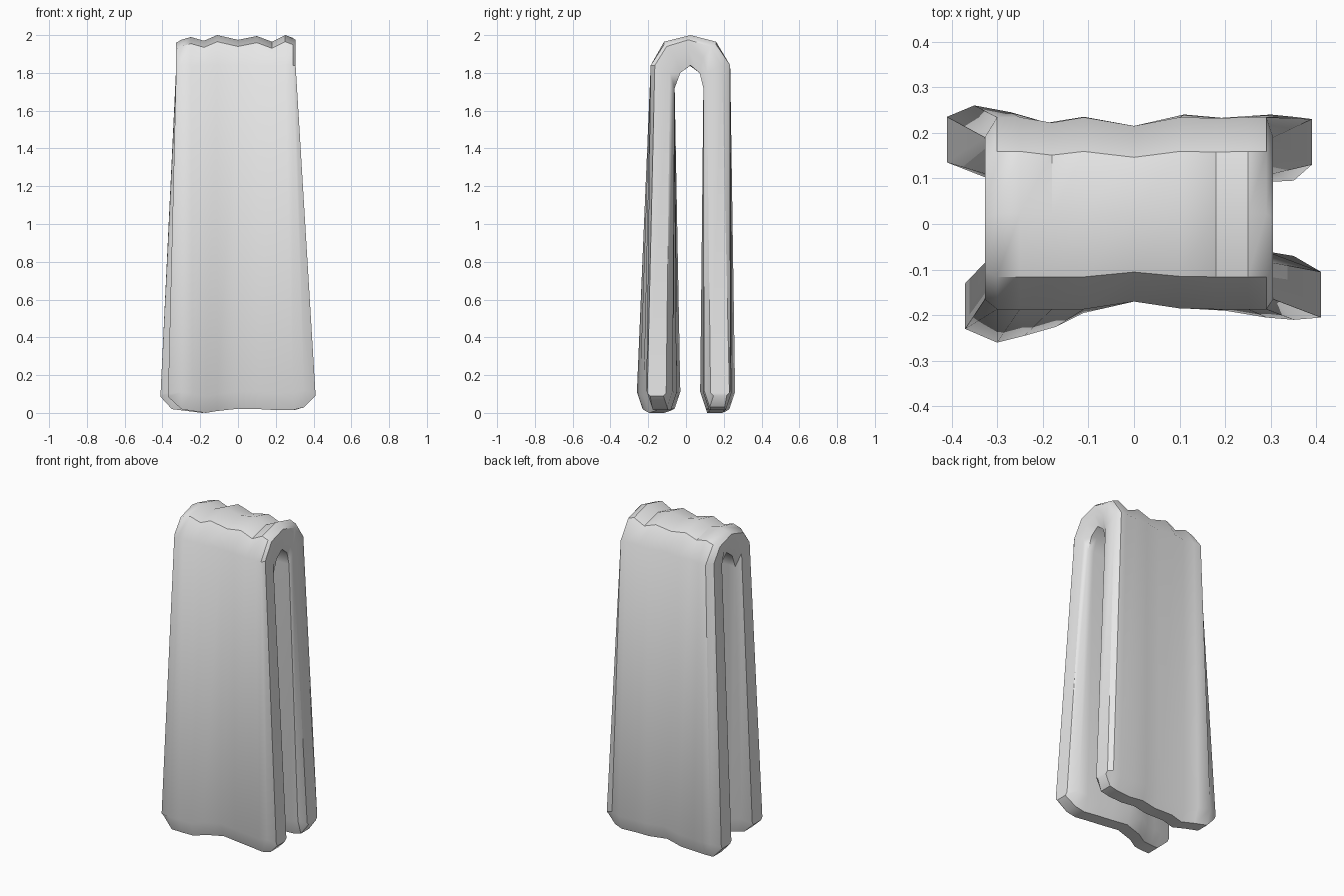
import bpy
import bmesh
import math

if "Cube" in bpy.data.objects:
    bpy.data.objects.remove(bpy.data.objects["Cube"], do_unlink=True)

# Columns across the cloth: top x, top height, front hem x and y, back hem x and y, hem height
COLUMNS = [
    (-.327, 1.96, -.37, -.23, -.41, .235, .085),
    (-.30, 1.975, -.30, -.26, -.35, .26, .02),
    (-.25, 1.99, -.24, -.245, -.27, .245, .01),
    (-.18, 1.97, -.17, -.225, -.19, .222, 0),
    (-.11, 2.0, -.11, -.195, -.11, .235, .01),
    (0, 1.975, 0, -.17, 0, .215, .022),
    (.10, 1.995, .11, -.185, .11, .24, .02),
    (.18, 1.965, .20, -.19, .20, .232, .015),
    (.25, 2.0, .29, -.205, .30, .24, .015),
    (.29, 1.985, .35, -.21, .35, .235, .03),
    (.305, 1.975, .41, -.205, .39, .23, .09),
]
SHOULDER = 1.84


def column_profile(col, is_edge):
    """Outer and inner lines of one folded section, both running front hem to back hem."""
    xt, zt, xf, yf, xb, yb, zb = col
    thick = .1 if is_edge else .14
    lift = .015 if is_edge else .09
    tip = .015 if is_edge else .03
    # Straight legs reach the fold at these depths
    ft = -.165 if is_edge else max(yf, -.187)
    bt = .19 if is_edge else min(yb, .234)
    fi, bi = (-.085, .11) if is_edge else (-.06, .092)
    zi = 1.92 if is_edge else 1.84
    mid = (ft + bt) / 2

    def top(y, z):
        return (xt, y, z)

    outer = [(xf, yf + tip, zb), (xf, yf, zb + lift),
             top(ft, SHOULDER), top(ft * .62, zt - .035), top(mid, zt),
             top(bt * .68, zt - .035), top(bt, SHOULDER),
             (xb, yb, zb + lift), (xb, yb - tip, zb)]
    inner = [(xf, yf + thick - tip, zb), (xf, yf + thick, zb + lift),
             top(fi, zi - .12), top(fi + .03, zi - .04), top(mid, zi),
             top(bi - .02, zi - .04), top(bi, zi - .12),
             (xb, yb - thick, zb + lift), (xb, yb - thick + tip, zb)]
    return outer, inner


# Folded cloth lofted through the columns
bm = bmesh.new()
rows = []
for i, col in enumerate(COLUMNS):
    outer, inner = column_profile(col, i in (0, len(COLUMNS) - 1))
    rows.append(([bm.verts.new(p) for p in outer], [bm.verts.new(p) for p in inner]))

for (o1, i1), (o2, i2) in zip(rows, rows[1:]):
    loop1, loop2 = o1 + i1[::-1], o2 + i2[::-1]
    for k in range(len(loop1)):
        n = (k + 1) % len(loop1)
        bm.faces.new((loop1[k], loop1[n], loop2[n], loop2[k]))

# Side edges of the fold
for outer, inner in (rows[0], rows[-1]):
    for k in range(len(outer) - 1):
        bm.faces.new((outer[k], outer[k + 1], inner[k + 1], inner[k]))

bmesh.ops.recalc_face_normals(bm, faces=bm.faces)
mesh = bpy.data.meshes.new("folded_cloth")
bm.to_mesh(mesh)
bm.free()
cloth = bpy.data.objects.new("folded_cloth", mesh)
bpy.context.collection.objects.link(cloth)

# Plain pale cloth
color = (.8, .8, .8, 1)
mat = bpy.data.materials.new("pale_grey")
mat.use_nodes = True
mat.diffuse_color = color
for node in mat.node_tree.nodes:
    if node.type == "BSDF_PRINCIPLED":
        node.inputs["Base Color"].default_value = color
mesh.materials.append(mat)

bpy.ops.object.select_all(action="DESELECT")
cloth.select_set(True)
bpy.context.view_layer.objects.active = cloth
bpy.ops.object.shade_smooth_by_angle(angle=math.radians(38))
